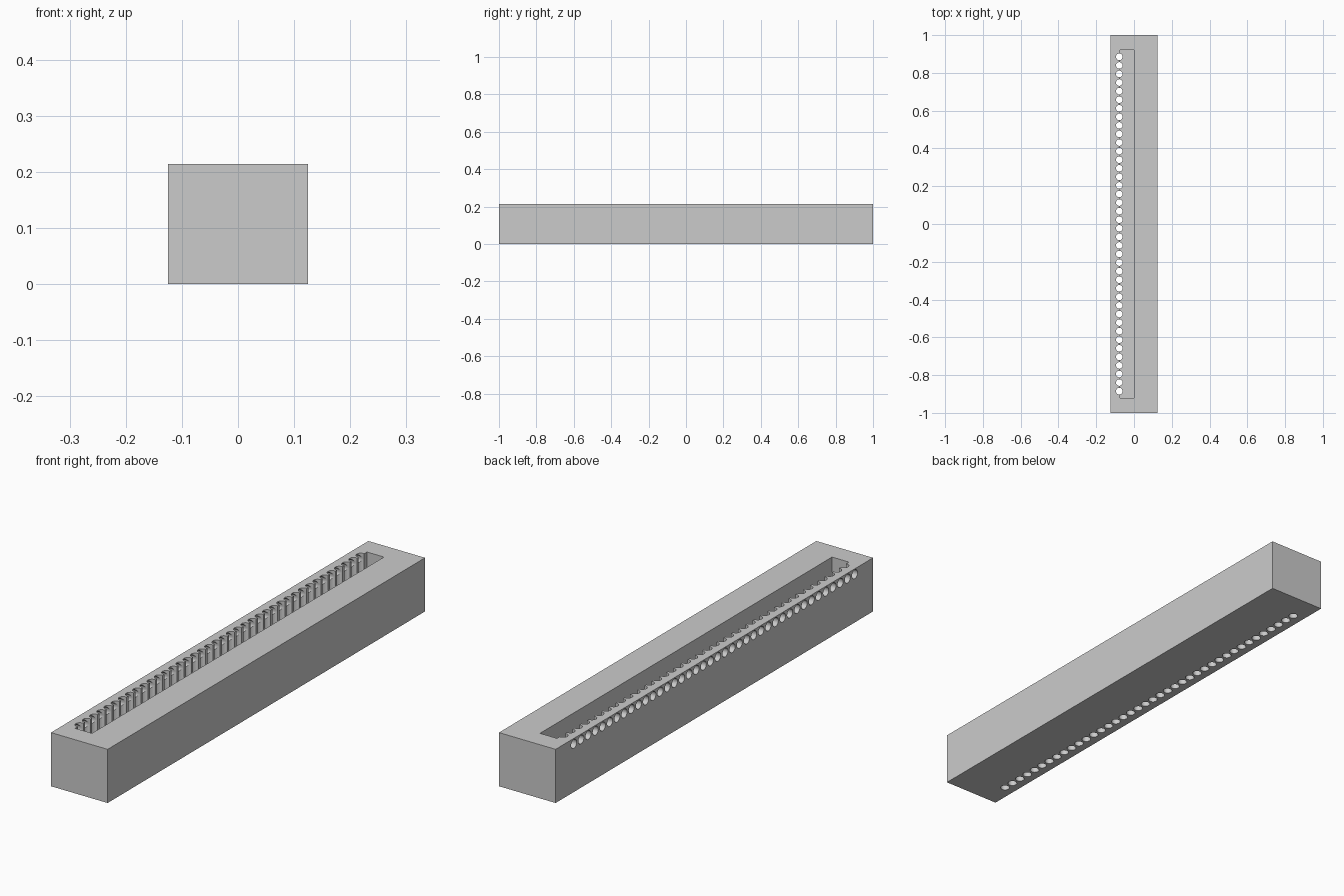
import bpy, bmesh, math
from mathutils import Matrix, Vector

cube = bpy.data.objects.get("Cube")
if cube:
    bpy.data.objects.remove(cube, do_unlink=True)

WIDTH, LENGTH, HEIGHT = 0.25, 2.0, 0.214
HOLES, FIRST_Y, RADIUS = 40, 0.885, 0.0175
HOLE_X, SIDE_Z = -0.078, 0.192
SLOT_FLOOR = 0.08

grey = bpy.data.materials.new("plain grey")
grey.use_nodes = True
colour = (0.6, 0.6, 0.6, 1)
grey.diffuse_color = colour
grey.node_tree.nodes["Principled BSDF"].inputs["Base Color"].default_value = colour


def finish(name, bm):
    mesh = bpy.data.meshes.new(name)
    bm.to_mesh(mesh)
    bm.free()
    mesh.materials.append(grey)
    obj = bpy.data.objects.new(name, mesh)
    bpy.context.collection.objects.link(obj)
    return obj


def box(name, low, high):
    low, high = Vector(low), Vector(high)
    bm = bmesh.new()
    place = Matrix.Translation((low + high) / 2) @ Matrix.Diagonal((*(high - low), 1))
    bmesh.ops.create_cube(bm, size=1, matrix=place)
    return finish(name, bm)


def drill_row(name, x, z, depth, turn):
    """A row of equal drills along y, each turned about the y axis."""
    bm = bmesh.new()
    for i in range(HOLES):
        y = FIRST_Y - i * 2 * FIRST_Y / (HOLES - 1)
        place = Matrix.Translation((x, y, z)) @ Matrix.Rotation(turn, 4, 'Y')
        bmesh.ops.create_cone(bm, cap_ends=True, segments=24, radius1=RADIUS,
                              radius2=RADIUS, depth=depth, matrix=place)
    return finish(name, bm)


# Solid bar
block = box("block", (-WIDTH / 2, -LENGTH / 2, 0), (WIDTH / 2, LENGTH / 2, HEIGHT))

# Long slot, vertical through holes along its edge, side holes that meet them
cutters = [
    box("slot_cutter", (-0.075, -0.92, SLOT_FLOOR), (0, 0.92, HEIGHT + 0.05)),
    drill_row("vertical_hole_cutter", HOLE_X, HEIGHT / 2, HEIGHT + 0.1, 0),
    drill_row("side_hole_cutter", -0.115, SIDE_Z, 0.075, math.pi / 2),
]

bpy.ops.object.select_all(action='DESELECT')
block.select_set(True)
bpy.context.view_layer.objects.active = block
for cutter in cutters:
    cutter.hide_render = True
    mod = block.modifiers.new(cutter.name, 'BOOLEAN')
    mod.operation = 'DIFFERENCE'
    mod.solver = 'EXACT'
    mod.object = cutter
    bpy.ops.object.modifier_apply(modifier=mod.name)
    bpy.data.objects.remove(cutter, do_unlink=True)

bpy.ops.object.shade_smooth_by_angle(angle=math.radians(30))
